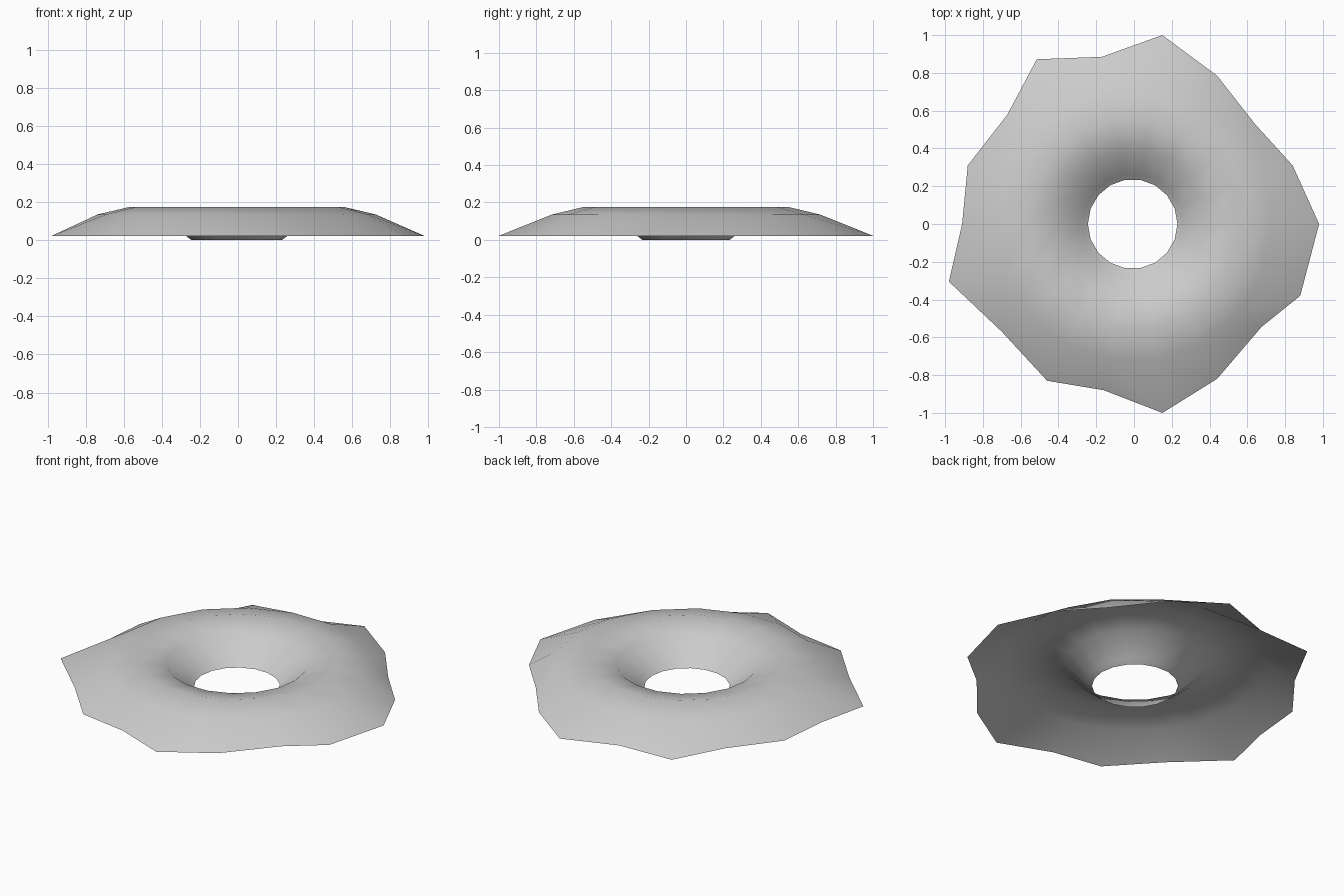
import bpy
import bmesh
from math import cos, sin, pi

cube = bpy.data.objects.get("Cube")
if cube:
    bpy.data.objects.remove(cube, do_unlink=True)

SIDES = 18
CENTRE_X = -0.007

# Inner lip, rising wall, crest and shoulder as (radius, height)
PROFILE = [(0.237, 0.0), (0.266, 0.022), (0.39, 0.135), (0.56, 0.175), (0.73, 0.135)]

# Ragged outer edge, one point for each side
RIM_HEIGHT = 0.022
RIM = [(0.98, 0), (0.84, 0.31), (0.64, 0.53), (0.44, 0.785), (0.15, 1.0), (-0.17, 0.885),
       (-0.515, 0.872), (-0.67, 0.58), (-0.88, 0.31), (-0.91, 0), (-0.98, -0.305),
       (-0.70, -0.57), (-0.46, -0.83), (-0.16, -0.88), (0.15, -1.0), (0.44, -0.82),
       (0.675, -0.545), (0.88, -0.38)]


def make_material(name, colour):
    mat = bpy.data.materials.new(name)
    mat.use_nodes = True
    mat.diffuse_color = colour
    mat.node_tree.nodes["Principled BSDF"].inputs["Base Color"].default_value = colour
    return mat


def ring(bm, radius, height):
    angles = [2 * pi * i / SIDES for i in range(SIDES)]
    return [bm.verts.new((CENTRE_X + radius * cos(a), radius * sin(a), height)) for a in angles]


# Open crater shell: concentric rings joined by quads
bm = bmesh.new()
rings = [ring(bm, r, z) for r, z in PROFILE]
rings.append([bm.verts.new((x, y, RIM_HEIGHT)) for x, y in RIM])
for inner, outer in zip(rings, rings[1:]):
    for i in range(SIDES):
        j = (i + 1) % SIDES
        bm.faces.new((inner[i], outer[i], outer[j], inner[j])).smooth = True

mesh = bpy.data.meshes.new("crater_shell")
bm.to_mesh(mesh)
bm.free()
mesh.materials.append(make_material("light grey", (0.6, 0.6, 0.6, 1.0)))
crater = bpy.data.objects.new("crater_shell", mesh)
bpy.context.collection.objects.link(crater)
